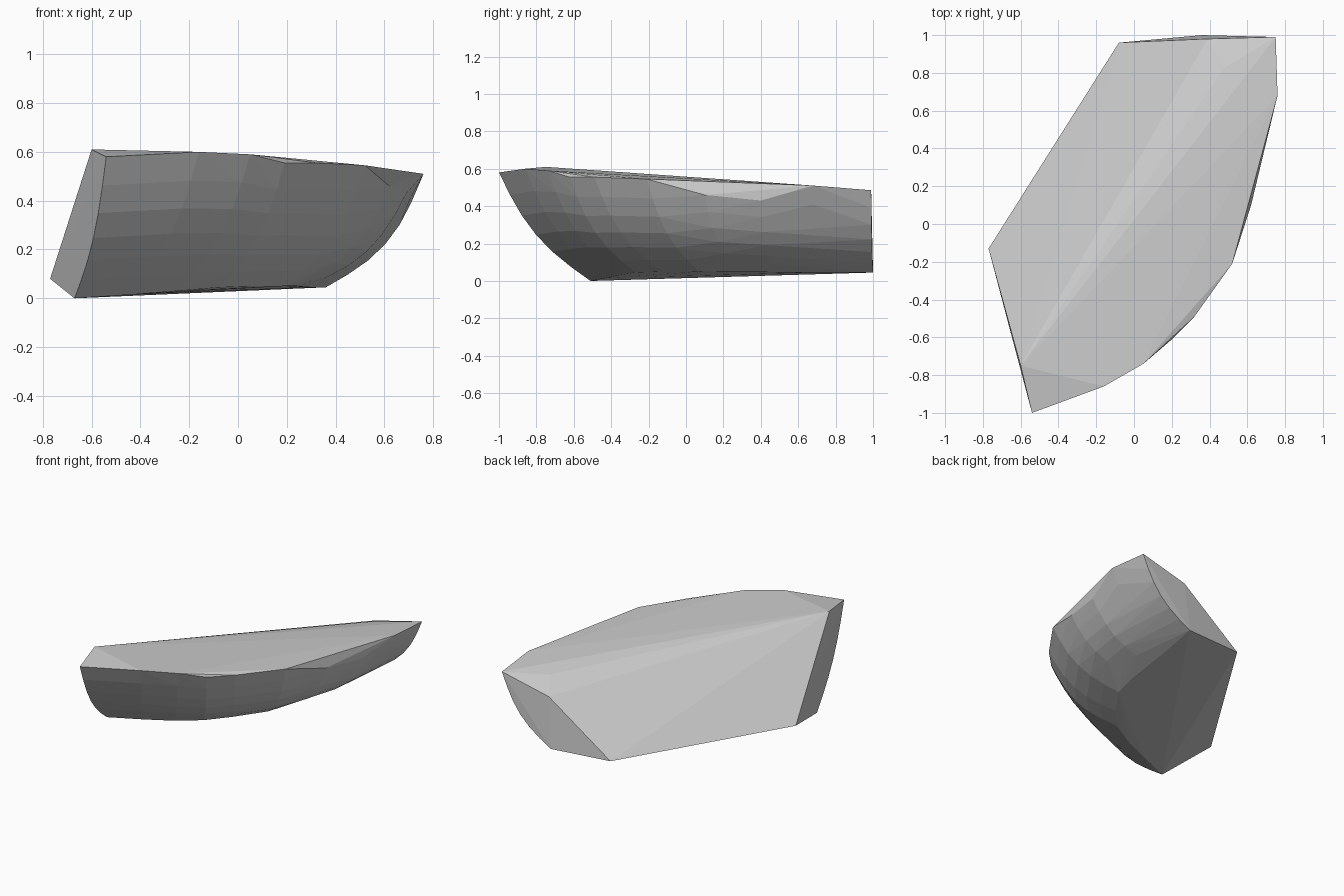
import bpy, bmesh, math
from mathutils import Vector

if "Cube" in bpy.data.objects:
    bpy.data.objects.remove(bpy.data.objects["Cube"])

# Curved outer wall: paired (bottom rim, top rim) stations from the left end to the back end
STATIONS = [
    ((-.67, -.51, .00), (-.54, -1.0, .58)),
    ((-.44, -.43, .015), (-.16, -.86, .60)),
    ((-.25, -.36, .03), (.05, -.74, .59)),
    ((-.08, -.27, .045), (.19, -.62, .555)),
    ((.05, -.13, .05), (.32, -.49, .555)),
    ((.19, .07, .05), (.52, -.21, .545)),
    ((.24, .28, .05), (.62, .10, .46)),
    ((.28, .48, .05), (.69, .40, .43)),
    ((.30, .66, .045), (.76, .68, .51)),
    ((.36, 1.0, .045), (.75, .99, .485)),
]
BULGE = .065
ROWS = 6

# Corners of the broken inner face and the ridge above it
CORNERS = [(-.77, -.13, .08), (-.08, .96, .06), (-.60, -.75, .61),
           (.39, .98, .40), (.48, .83, .475)]


def wall_profile(bottom, top):
    """Points of an outward-bowed arc from bottom to top."""
    b, t = Vector(bottom), Vector(top)
    chord = t - b
    flat = Vector((chord.x, chord.y, 0))
    out = flat.normalized() * chord.z - Vector((0, 0, flat.length))
    out.normalize()
    return [b + chord * (i / ROWS) + out * BULGE * math.sin(math.pi * i / ROWS)
            for i in range(ROWS + 1)]


# Solid fragment: hull around the bowed wall and the fracture corners
bm = bmesh.new()
for bottom, top in STATIONS:
    for p in wall_profile(bottom, top):
        bm.verts.new(p)
for p in CORNERS:
    bm.verts.new(p)
hull = bmesh.ops.convex_hull(bm, input=bm.verts[:])
inside = {v for v in hull["geom_interior"] + hull["geom_unused"]
          if isinstance(v, bmesh.types.BMVert)}
bmesh.ops.delete(bm, geom=list(inside), context='VERTS')

# Merge nearly flat triangles on the broken faces
bmesh.ops.dissolve_limit(bm, angle_limit=math.radians(1.5),
                         verts=bm.verts[:], edges=bm.edges[:])
bmesh.ops.recalc_face_normals(bm, faces=bm.faces[:])

mesh = bpy.data.meshes.new("rock_fragment")
bm.to_mesh(mesh)
bm.free()
rock = bpy.data.objects.new("rock_fragment", mesh)
bpy.context.collection.objects.link(rock)
